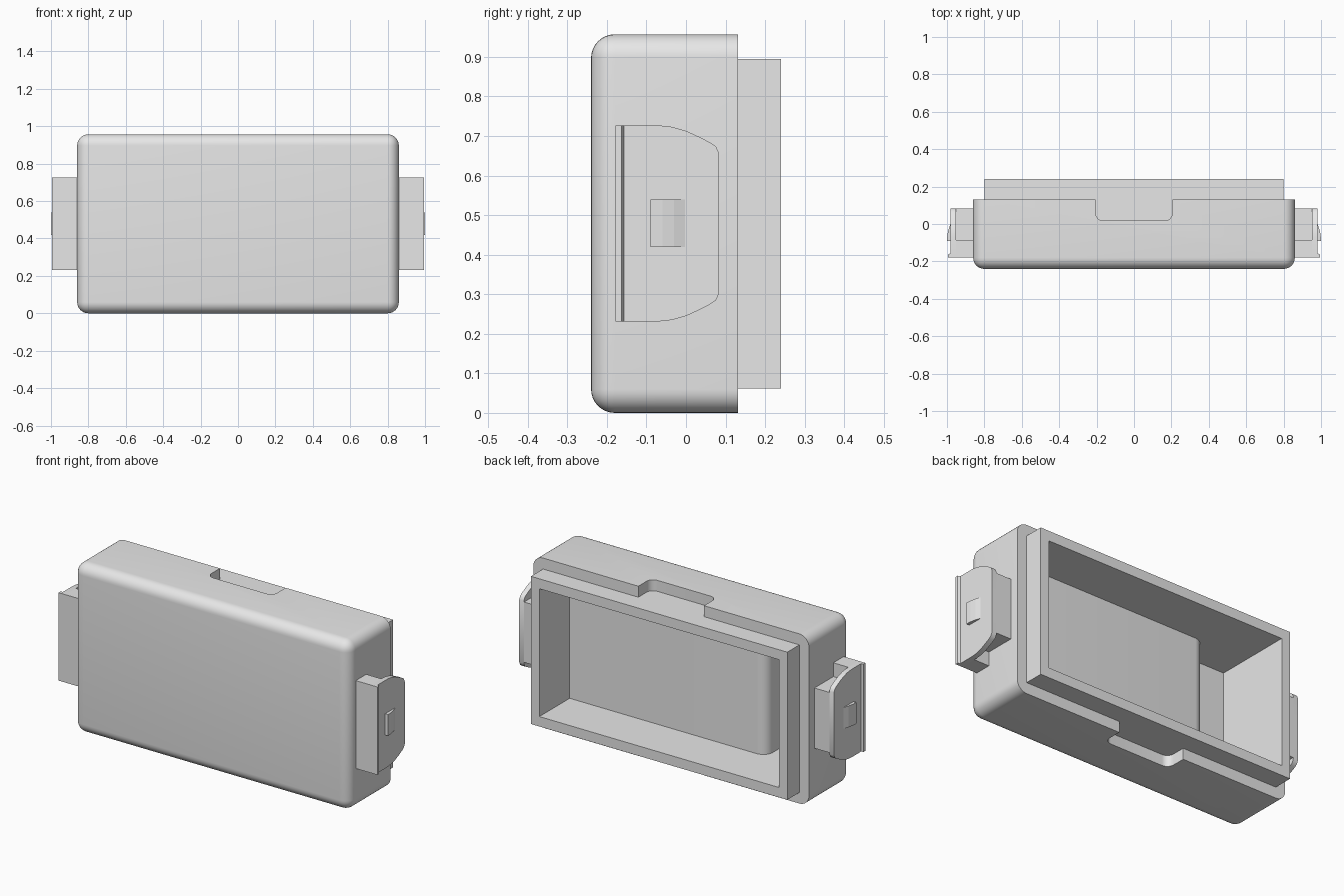
import bpy, bmesh
from mathutils import Matrix, Vector

if "Cube" in bpy.data.objects:
    bpy.data.objects.remove(bpy.data.objects["Cube"])

grey = bpy.data.materials.new("plain_grey")
grey.use_nodes = True
colour = (0.8, 0.8, 0.8, 1)
grey.diffuse_color = colour
grey.node_tree.nodes["Principled BSDF"].inputs["Base Color"].default_value = colour


def finish(bm, name):
    bmesh.ops.recalc_face_normals(bm, faces=bm.faces[:])
    mesh = bpy.data.meshes.new(name)
    bm.to_mesh(mesh)
    bm.free()
    mesh.materials.append(grey)
    ob = bpy.data.objects.new(name, mesh)
    bpy.context.collection.objects.link(ob)
    return ob


def activate(ob):
    bpy.ops.object.select_all(action='DESELECT')
    ob.select_set(True)
    bpy.context.view_layer.objects.active = ob


def box(name, lo, hi, radius=0, pick=None):
    """Box between two corners; edges whose midpoint passes pick are rounded."""
    lo, hi = Vector(lo), Vector(hi)
    bm = bmesh.new()
    bmesh.ops.create_cube(bm, size=1, matrix=Matrix.Translation((lo + hi) / 2)
                          @ Matrix.Diagonal((*(hi - lo), 1)))
    if radius:
        edges = [e for e in bm.edges if pick((e.verts[0].co + e.verts[1].co) / 2)]
        bmesh.ops.bevel(bm, geom=edges, offset=radius, segments=8, profile=0.5,
                        affect='EDGES', clamp_overlap=True)
    return finish(bm, name)


def prism(name, points, offset):
    """Extrude a flat outline along an offset."""
    bm = bmesh.new()
    face = bm.faces.new([bm.verts.new(p) for p in points])
    out = bmesh.ops.extrude_face_region(bm, geom=[face])
    bmesh.ops.translate(bm, vec=offset,
                        verts=[v for v in out["geom"] if isinstance(v, bmesh.types.BMVert)])
    return finish(bm, name)


def combine(ob, other, operation):
    mod = ob.modifiers.new(operation.lower(), 'BOOLEAN')
    mod.operation, mod.object, mod.solver = operation, other, 'EXACT'
    activate(ob)
    bpy.ops.object.modifier_apply(modifier=mod.name)
    bpy.data.objects.remove(other)


def smooth(ob):
    activate(ob)
    bpy.ops.object.shade_smooth_by_angle(angle=0.6)


# Case: rounded everywhere except around its open back
W, H, BACK = 0.86, 0.957, 0.132
case = box("case", (-W, -0.24, 0), (W, BACK, H), 0.06, lambda m: m.y < BACK - 0.01)

# Finger notches in the top and bottom walls
for z0, z1 in ((H - 0.062, H + 0.1), (-0.1, 0.062)):
    notch = box("notch_cutter", (-0.205, 0.018, z0), (0.205, 0.3, z1), 0.04,
                lambda m: m.y < 0.05 and abs(m.x) > 0.2)
    combine(case, notch, 'DIFFERENCE')

# Back lip and the pocket through it
lip = box("lip", (-0.8, 0, 0.062), (0.8, 0.24, H - 0.062))
combine(case, lip, 'UNION')
pocket = box("pocket_cutter", (-0.747, -0.205, 0.118), (0.747, 0.4, H - 0.118))
combine(case, pocket, 'DIFFERENCE')
smooth(case)

# Raised floor inside the pocket, rounded at its free end
floor = box("raised_floor", (-0.48, -0.207, 0.116), (0.749, -0.03, H - 0.116), 0.06,
            lambda m: m.x < -0.4 and m.y > -0.1)
smooth(floor)

# Side latches
MID, HALF = 0.479, 0.248
curve = [(-0.178, HALF), (-0.07, HALF), (-0.035, 0.244), (0, 0.234), (0.035, 0.218),
         (0.062, 0.204), (0.076, 0.194), (0.084, 0.176)]
outline = curve + [(y, -z) for y, z in reversed(curve)]
for side, s in (("left", 1), ("right", -1)):
    plate = prism(side + "_latch_plate", [(s * 0.953, y, MID + z) for y, z in outline],
                  (s * 0.029, 0, 0))
    smooth(plate)
    xs = sorted((s * 0.855, s * 0.954))
    box(side + "_latch_hinge", (xs[0], -0.178, MID - HALF), (xs[1], -0.085, MID + HALF))
    box(side + "_latch_arm", (xs[0], -0.086, MID - 0.17), (xs[1], 0.083, MID + 0.17))
    # Front rib and sloping thumb tab stand proud of the plate
    rib = [(0.98, -0.178), (0.995, -0.178), (0.995, -0.163), (0.98, -0.156)]
    prism(side + "_latch_rib", [(s * x, y, MID - HALF) for x, y in rib], (0, 0, 2 * HALF))
    tab = [(0.98, -0.09), (1.0, -0.09), (0.998, -0.06), (0.992, -0.03), (0.981, 0), (0.98, 0)]
    prism(side + "_latch_tab", [(s * x, y, MID - 0.06) for x, y in tab], (0, 0, 0.12))
